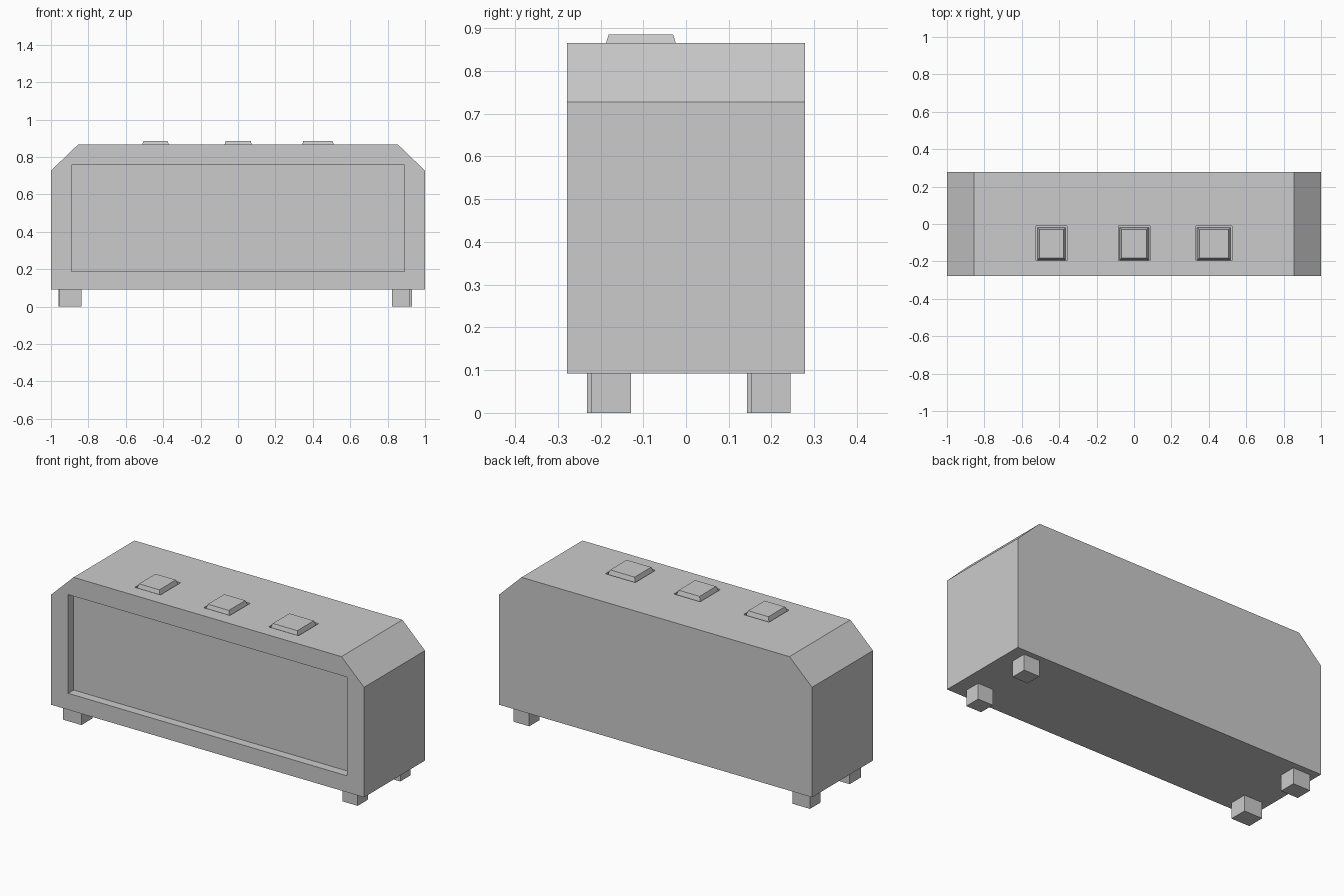
import bpy
import bmesh

cube = bpy.data.objects.get("Cube")
if cube:
    bpy.data.objects.remove(cube, do_unlink=True)

GREY = (0.6, 0.6, 0.6, 1.0)
HALF_DEPTH = 0.278
BASE, TOP = 0.092, 0.866

grey = bpy.data.materials.new("plain_grey")
grey.use_nodes = True
grey.diffuse_color = GREY
grey.node_tree.nodes["Principled BSDF"].inputs["Base Color"].default_value = GREY


def finish(name, bm):
    bmesh.ops.recalc_face_normals(bm, faces=bm.faces)
    mesh = bpy.data.meshes.new(name)
    bm.to_mesh(mesh)
    bm.free()
    mesh.materials.append(grey)
    obj = bpy.data.objects.new(name, mesh)
    bpy.context.collection.objects.link(obj)
    return obj


def box(name, x, y, z, taper=0.0):
    """Box between (low, high) pairs; its top is pulled in by taper."""
    bm = bmesh.new()
    bmesh.ops.create_cube(bm, size=1)
    for v in bm.verts:
        inset = taper if v.co.z > 0 else 0
        v.co = [hi - t if c > 0 else lo + t
                for c, (lo, hi), t in zip(v.co, (x, y, z), (inset, inset, 0))]
    return finish(name, bm)


def cut(obj, x, y, z):
    """Carve a rectangular pocket out of obj."""
    cutter = box("pocket_cutter", x, y, z)
    cutter.hide_render = True
    mod = obj.modifiers.new("pocket", "BOOLEAN")
    mod.operation = "DIFFERENCE"
    mod.solver = "EXACT"
    mod.object = cutter
    bpy.context.view_layer.objects.active = obj
    bpy.ops.object.modifier_apply(modifier=mod.name)
    bpy.data.objects.remove(cutter, do_unlink=True)


# Case: bevel-cornered profile pushed from front to back
profile = [(-1, BASE), (1, BASE), (1, 0.727), (0.856, TOP), (-0.856, TOP), (-1, 0.727)]
bm = bmesh.new()
face = bm.faces.new([bm.verts.new((x, -HALF_DEPTH, z)) for x, z in profile])
back = bmesh.ops.extrude_face_region(bm, geom=[face])["geom"]
bmesh.ops.translate(bm, vec=(0, 2 * HALF_DEPTH, 0),
                    verts=[g for g in back if isinstance(g, bmesh.types.BMVert)])
case = finish("case", bm)

# Sunken front panel
cut(case, (-0.89, 0.89), (-0.4, -HALF_DEPTH + 0.05), (0.187, 0.757))

# Tapered buttons sitting in shallow pockets on top
button_y = (-0.195, -0.011)
buttons = {"right": (-0.523, -0.359), "middle": (-0.083, 0.085), "left": (0.332, 0.523)}
for side, x in buttons.items():
    cut(case, x, button_y, (TOP - 0.016, TOP + 0.1))
    inner_x = (x[0] + 0.006, x[1] - 0.006)
    inner_y = (button_y[0] + 0.003, button_y[1] - 0.008)
    box(side + "_button", inner_x, inner_y, (TOP - 0.016, 0.885), taper=0.011)

# Four slightly uneven feet
feet = {
    "front_right_foot": ((-0.955, -0.838), (-0.232, -0.13)),
    "back_right_foot": ((-0.96, -0.85), (0.143, 0.24)),
    "front_left_foot": ((0.823, 0.92), (-0.222, -0.129)),
    "back_left_foot": ((0.83, 0.93), (0.153, 0.245)),
}
for name, (x, y) in feet.items():
    box(name, x, y, (0, BASE))
